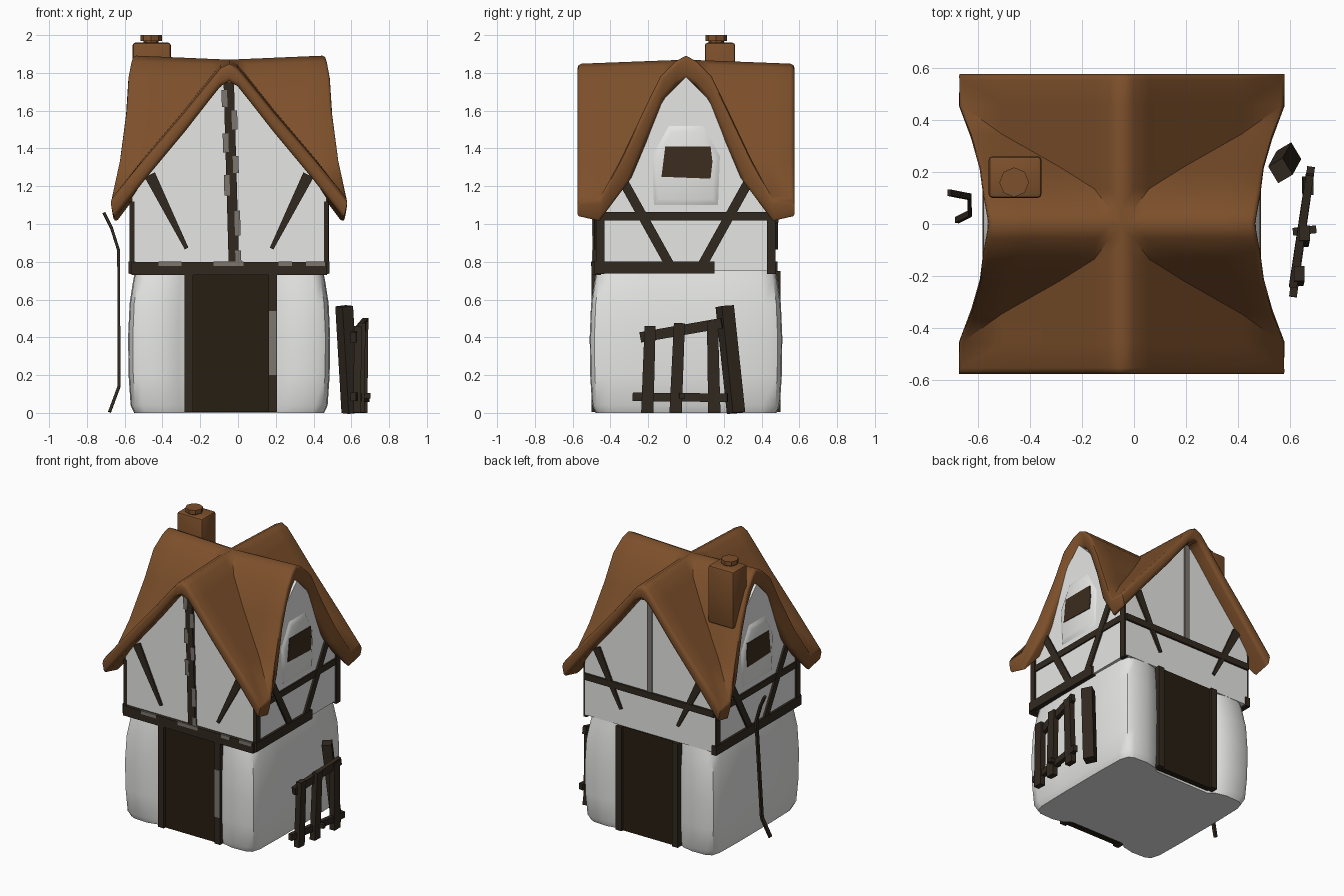
import bpy, bmesh, math, random
from mathutils import Vector, Matrix

if "Cube" in bpy.data.objects:
    bpy.data.objects.remove(bpy.data.objects["Cube"])

random.seed(4)
CX = -0.047          # house centre in x


def material(name, rgb):
    m = bpy.data.materials.new(name)
    m.diffuse_color = (*rgb, 1)
    m.use_nodes = True
    m.node_tree.nodes["Principled BSDF"].inputs["Base Color"].default_value = m.diffuse_color
    return m


PLASTER = material("white plaster", (0.79, 0.80, 0.78))
ROOF = material("roof brown", (0.205, 0.08, 0.024))
TIMBER = material("dark timber", (0.031, 0.022, 0.014))
WORN = material("worn timber grey", (0.20, 0.18, 0.155))
DOOR = material("door brown", (0.020, 0.013, 0.006))
WINDOW = material("window brown", (0.045, 0.026, 0.013))


def finish(name, bm, mat, angle=None):
    bmesh.ops.recalc_face_normals(bm, faces=bm.faces[:])
    me = bpy.data.meshes.new(name)
    bm.to_mesh(me)
    bm.free()
    me.materials.append(mat)
    ob = bpy.data.objects.new(name, me)
    bpy.context.collection.objects.link(ob)
    if angle:
        bpy.ops.object.select_all(action='DESELECT')
        ob.select_set(True)
        bpy.context.view_layer.objects.active = ob
        bpy.ops.object.shade_smooth_by_angle(angle=math.radians(angle))
    return ob


def box(name, lo, hi, mat, bevel=0.0):
    bm = bmesh.new()
    bmesh.ops.create_cube(bm, size=1)
    for v in bm.verts:
        v.co = Vector([(a + b) / 2 + c * (b - a) for a, b, c in zip(lo, hi, v.co)])
    if bevel:
        bmesh.ops.bevel(bm, geom=bm.edges[:], offset=bevel, segments=2, affect='EDGES', profile=0.5)
    return finish(name, bm, mat, 35 if bevel else None)


def beam(name, p, q, width, depth, normal, mat=TIMBER, taper=1.0):
    """Squared timber from p to q; depth lies along the wall normal."""
    p, q, n = Vector(p), Vector(q), Vector(normal)
    axis = q - p
    side = axis.cross(n).normalized()
    n = side.cross(axis).normalized()
    bm = bmesh.new()
    bmesh.ops.create_cube(bm, size=1)
    for v in bm.verts:
        k = taper if v.co.z > 0 else 1
        v.co = (p + q) / 2 + axis * v.co.z + side * v.co.x * width * k + n * v.co.y * depth
    return finish(name, bm, mat)


def loft(name, rings, mat, angle=None):
    bm = bmesh.new()
    loops = [[bm.verts.new(c) for c in r] for r in rings]
    n = len(loops[0])
    for a, b in zip(loops, loops[1:]):
        for i in range(n):
            bm.faces.new((a[i], a[(i + 1) % n], b[(i + 1) % n], b[i]))
    bm.faces.new(loops[0])
    bm.faces.new(loops[-1])
    return finish(name, bm, mat, angle)


# Lower walls: bulging plan with a recess for each door
quarter = [(0.535, 0.2), (0.53, 0.42), (0.51, 0.485), (0.47, 0.505), (0.36, 0.51), (0.27, 0.49), (0.225, 0.455)]
plan = quarter + [(-x, y) for x, y in quarter[::-1]]
plan += [(-x, -y) for x, y in plan]
rings = [[(CX + x * s, y * s, z) for x, y in plan] for z, s in
         [(0, 0.94), (0.04, 0.975), (0.2, 0.995), (0.4, 1.0), (0.58, 0.985), (0.7, 0.95), (0.78, 0.92)]]
loft("lower_walls", rings, PLASTER, 45)

# Upper storey: two crossing gabled prisms
W, D = 0.515, 0.475
front_gable = [(-W, 0.75), (W, 0.75), (W, 1.19), (0, 1.78), (-W, 1.19)]
loft("upper_walls_front_back", [[(CX + x, y, z) for x, z in front_gable] for y in (-D, D)], PLASTER)
half = [(D, 0.752), (D, 1.08), (0.34, 1.27), (0.2, 1.52), (0.11, 1.67), (0, 1.78)]
side_gable = half + [(-y, z) for y, z in half[-2::-1]]
loft("upper_walls_sides", [[(CX + x, y, z) for y, z in side_gable] for x in (-W, W)], PLASTER)

# Roof: cross gable, one profile level per (z, x, y, side overhang)
L = [(1.87, 0, 0, .515), (1.845, .045, .055, .525), (1.77, .105, .135, .54),
     (1.60, .24, .22, .55), (1.34, .46, .345, .585), (1.13, .63, .46, .63)]
N = len(L) - 1
YS = [l[2] for l in L] + [0.575]     # last row is the front and back overhang


def roof_point(i, j, under):
    a, b = abs(i), abs(j)
    z, x, y = L[min(a, b)][0], L[a][1], YS[b]
    if a > b:
        xb = L[b][1]
        f = (x - xb) / (L[N][1] - xb)
        x = xb + f * (L[b][3] - xb)
        z += 0.022 * f * (1 - b / N)
    elif b > a:
        z -= 0.022 * (y - YS[a]) / YS[-1]
    if under:
        z -= 0.125 - 0.03 * (b > a)
        x *= 0.965
        if a > b:
            y *= 0.86
    return Vector((CX + math.copysign(x, i), math.copysign(y, j), z))


bm = bmesh.new()
RX, RY = range(-N, N + 1), range(-N - 1, N + 2)
for under in (False, True):
    g = {(i, j): bm.verts.new(roof_point(i, j, under)) for i in RX for j in RY}
    for i in RX[:-1]:
        for j in RY[:-1]:
            a, b, c, d = g[i, j], g[i + 1, j], g[i + 1, j + 1], g[i, j + 1]
            if (i >= 0) == (j >= 0):
                bm.faces.new((a, b, c))
                bm.faces.new((a, c, d))
            else:
                bm.faces.new((a, b, d))
                bm.faces.new((b, c, d))
rim = set(bmesh.ops.bridge_loops(bm, edges=[e for e in bm.edges if e.is_boundary])['faces'])
rim_edges = [e for e in bm.edges if len([f for f in e.link_faces if f in rim]) == 1]
bmesh.ops.recalc_face_normals(bm, faces=bm.faces[:])
bmesh.ops.bevel(bm, geom=rim_edges, offset=0.022, segments=2, affect='EDGES', profile=0.5)
finish("roof", bm, ROOF, 60)

# Chimney with pot
box("chimney", (-0.558, 0.10, 1.55), (-0.355, 0.26, 1.96), ROOF, 0.015)


def disc(name, loc, r, h, sides, rot=Matrix()):
    bm = bmesh.new()
    bmesh.ops.create_cone(bm, cap_ends=True, segments=sides, radius1=r, radius2=r, depth=h,
                          matrix=Matrix.Translation(loc) @ rot)
    return finish(name, bm, ROOF, 40)


disc("chimney_neck", (-0.46, 0.16, 1.965), 0.04, 0.03, 8)
disc("chimney_pot", (-0.46, 0.16, 1.985), 0.057, 0.03, 8)

# Front and back: doors, frames, gable timbers
for s, tag in ((-1, "front"), (1, "back")):
    n = (0, s, 0)
    box(tag + "_door", (-0.25, s * 0.462 - 0.02, 0.005), (0.18, s * 0.462 + 0.02, 0.75), DOOR)
    for x in (-0.262, 0.185):
        beam(tag + "_door_post", (x, s * 0.475, 0.005), (x, s * 0.475, 0.75), 0.045, 0.05, n)
    for k in (-1, 1):
        beam(tag + "_gable_brace", (CX + k * 0.42, s * 0.478, 1.26), (CX + k * 0.225, s * 0.478, 0.87),
             0.06, 0.02, n, taper=0.35)
    disc(tag + "_ridge_end", (CX, s * 0.53, 1.775), 0.03, 0.07, 8, Matrix.Rotation(math.pi / 2, 4, 'X'))

beam("front_centre_post", (-0.05, -0.48, 1.79), (-0.022, -0.48, 0.79), 0.055, 0.03, (0, -1, 0))
beam("front_sill_beam", (-0.563, -0.475, 0.765), (0.47, -0.475, 0.765), 0.07, 0.05, (0, -1, 0))
beam("back_centre_post", (CX, 0.477, 1.77), (CX, 0.477, 1.04), 0.04, 0.012, (0, 1, 0), WORN)
beam("back_cross_beam", (-0.563, 0.475, 1.03), (0.47, 0.475, 1.03), 0.045, 0.03, (0, 1, 0))

# Worn patches beside the front timbers
for z, side, h in ((0.80, 1, .06), (0.94, 1, .13), (1.15, -1, .11), (1.27, 1, .09), (1.38, -1, .1), (1.5, 1, .1), (1.62, -1, .09)):
    x = -0.022 - 0.028 * (z - 0.79) + side * 0.025
    beam("worn_patch", (x, -0.493, z), (x - 0.003, -0.493, z + h), 0.03, 0.008, (0, -1, 0), WORN)
for x, w in ((-0.36, .12), (-0.05, .16), (0.25, .07), (0.41, .1)):
    beam("worn_sill_patch", (x - w / 2, -0.498, 0.79), (x + w / 2, -0.498, 0.79), 0.024, 0.008, (0, -1, 0), WORN)
beam("worn_door_patch", (0.185, -0.501, 0.2), (0.185, -0.501, 0.54), 0.04, 0.008, (0, -1, 0), WORN)

# Side walls: corner posts, beams, braces, window
for s, tag in ((1, "right"), (-1, "left")):
    n = (s, 0, 0)
    x = CX + s * 0.514
    for y in (-0.455, 0.452):
        beam(tag + "_corner_post", (x, y, 0.735), (x, y, 1.12), 0.045, 0.025, n)
    beam(tag + "_cross_beam", (x, -0.475, 1.04), (x, 0.475, 1.04), 0.045, 0.022, n)
    beam(tag + "_sill_beam", (x, -0.485, 0.77), (x, 0.15 if s > 0 else 0.485, 0.77), 0.065, 0.035, n)
    for k in (-1, 1):
        beam(tag + "_brace", (x, k * 0.34, 1.24), (x, k * 0.09, 0.79), 0.05, 0.028, n)
    ring = [(-0.17, 1.10), (0.17, 1.10), (0.18, 1.36), (0.09, 1.52), (-0.09, 1.52), (-0.18, 1.36)]
    loft(tag + "_window_surround",
         [[(CX + s * d, y * k, 1.3 + (z - 1.3) * k) for y, z in ring] for d, k in ((0.50, 1.1), (0.522, 0.95), (0.53, 0.84))],
         PLASTER, 60)
    xw = CX + s * 0.53
    loft(tag + "_window", [[(xw + s * d, y, z) for y, z in
                            ((-0.13, 1.25), (0.13, 1.24), (0.14, 1.33), (0.13, 1.41), (-0.11, 1.41))]
                           for d in (-0.004, 0.005)], WINDOW)

# Leaning pole on the left
pole = [(-0.68, 0.015, 0.005), (-0.63, 0.04, 0.14), (-0.632, 0.105, 0.86), (-0.67, 0.112, 0.98), (-0.71, 0.12, 1.06)]
for p, q in zip(pole, pole[1:]):
    beam("leaning_pole", p, q, 0.024, 0.015, (1, 0, 0))

# Broken fence and loose post on the right
X = (1, 0, 0)
beam("loose_post", (0.595, 0.265, 0.0), (0.562, 0.205, 0.565), 0.075, 0.065, (1, 0.6, 0))
for y0, y1, x, h in ((-0.205, -0.19, 0.63, 0.46), (-0.055, -0.035, 0.65, 0.475), (0.15, 0.14, 0.665, 0.485)):
    beam("fence_picket", (x, y0, 0.0), (x + 0.005, y1, h), 0.065, 0.04, X, taper=0.9)
beam("fence_lower_rail", (0.61, -0.28, 0.085), (0.68, 0.22, 0.08), 0.045, 0.03, X)
beam("fence_upper_rail", (0.61, -0.24, 0.40), (0.675, 0.19, 0.475), 0.055, 0.03, X)
beam("fence_peg", (0.61, -0.03, 0.09), (0.70, -0.02, 0.09), 0.03, 0.03, (0, 0, 1))
